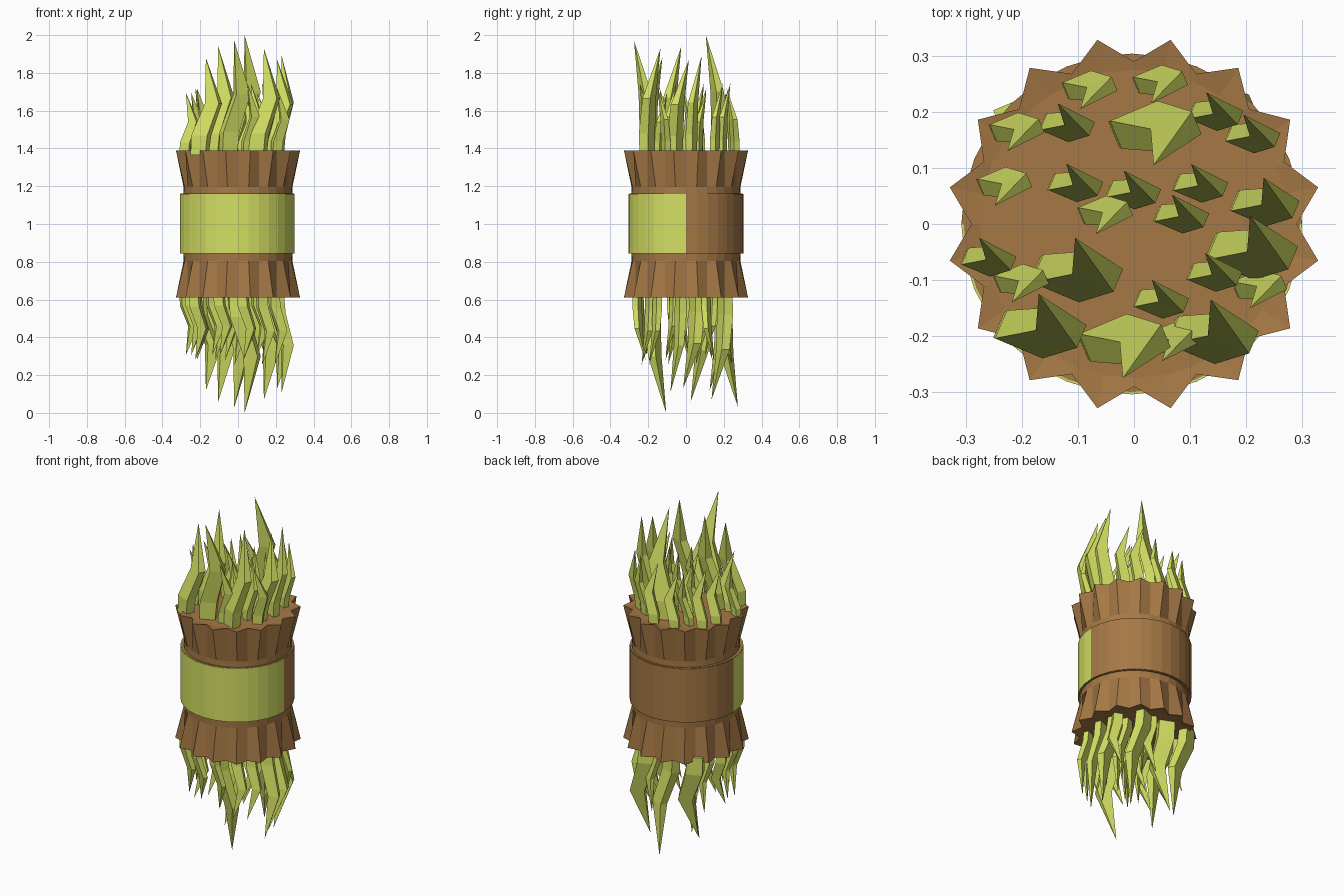
import bpy, math
from mathutils import Matrix, Vector

if "Cube" in bpy.data.objects:
    bpy.data.objects.remove(bpy.data.objects["Cube"])


def material(name, rgb):
    m = bpy.data.materials.new(name)
    m.diffuse_color = (*rgb, 1)
    m.use_nodes = True
    m.node_tree.nodes["Principled BSDF"].inputs["Base Color"].default_value = m.diffuse_color
    return m


GREEN = material("leaf_green", (0.66, 0.75, 0.125))
BROWN = material("bark_brown", (0.38, 0.19, 0.06))


def add(name, verts, faces, mat):
    me = bpy.data.meshes.new(name)
    me.from_pydata(verts, [], faces)
    me.materials.append(mat)
    ob = bpy.data.objects.new(name, me)
    bpy.context.collection.objects.link(ob)
    return ob


def ring(n, z, r_even, r_odd=None, dx=0.0):
    r_odd = r_even if r_odd is None else r_odd
    return [((r_odd if i % 2 else r_even) * math.cos(2 * math.pi * i / n) + dx,
             (r_odd if i % 2 else r_even) * math.sin(2 * math.pi * i / n), z)
            for i in range(n)]


def loft(rings):
    n = len(rings[0])
    verts = [v for r in rings for v in r]
    faces = [(k * n + i, k * n + (i + 1) % n, (k + 1) * n + (i + 1) % n, (k + 1) * n + i)
             for k in range(len(rings) - 1) for i in range(n)]
    faces.append(tuple(range(n))[::-1])
    faces.append(tuple(range((len(rings) - 1) * n, len(rings) * n)))
    return verts, faces


def place(verts, end):
    # end = 1 is the top; end = -1 is turned half a revolution about the x axis
    return [(x, end * y, 1 + end * z) for x, y, z in verts]


# Blade: bent, tapering quad section; f = which way the bend swings in y
def blade(cx, cy, s, f, h, tip_x):
    levels = [(-0.038, 0.022, 0.0, 0.042, 0.024),
              (-0.030, 0.022, 0.2, 0.046, 0.027),
              (0.035, 0.010, 0.53, 0.040, 0.022)]
    verts = []
    for x, y, z, a, b in levels:
        rot = Matrix.Rotation(f * 0.4, 2)
        for u, v in ((-a, -b), (a, -b), (a, b), (-a, b)):
            p = rot @ Vector((u, v))
            verts.append((cx + s * (x + p.x), cy + s * (f * y + p.y), 0.365 + h * z))
    verts.append((cx + tip_x * s, cy - 0.05 * f * s, 0.365 + h))
    faces = [(3, 2, 1, 0)]
    for k in (0, 4):
        faces += [(k + i, k + (i + 1) % 4, k + 4 + (i + 1) % 4, k + 4 + i) for i in range(4)]
    faces += [(8 + i, 8 + (i + 1) % 4, 12) for i in range(4)]
    return verts, faces


# x, y, bend side, height, scale of the tall blades
TALL = [(0.04, 0.155, 1, 0.635, 1), (-0.10, -0.075, -1, 0.575, 1),
        (-0.165, -0.175, -1, 0.515, 1), (-0.015, -0.225, 1, 0.605, 1),
        (0.142, -0.185, -1, 0.565, 1), (0.212, -0.035, -1, 0.505, 1),
        (0.235, 0.045, -1, 0.525, 0.75)]
# x, y, bend side of the short blades
SHORT = [(-0.078, 0.235, 1), (0.048, 0.245, 1), (0.147, 0.205, -1), (-0.118, 0.185, -1),
         (-0.208, 0.16, 1), (0.213, 0.165, -1), (-0.23, 0.063, 1), (-0.103, 0.078, -1),
         (0.0, 0.065, -1), (0.12, 0.077, -1), (-0.05, 0.012, 1), (0.086, 0.022, -1),
         (-0.258, -0.055, -1), (-0.2, -0.11, 1), (0.145, -0.082, -1), (0.05, -0.13, -1),
         (0.225, -0.12, 1), (0.068, -0.215, 1)]

for end, label in ((1, "top"), (-1, "bottom")):
    # Jagged flared collar
    n = 32
    v, f = loft([ring(n, 0.14, 0.29), ring(n, 0.195, 0.288),
                 ring(n, 0.39, 0.29, 0.335), ring(n, 0.384, 0.275)])
    add(label + "_collar", place(v, end), f, BROWN)

    # Grass tuft
    verts, faces = [], []
    blades = [(x, y, s, f, h, -0.005) for x, y, f, h, s in TALL]
    blades += [(x, y, 0.6, f, 0.33 + 0.025 * (i % 3), -0.03)
               for i, (x, y, f) in enumerate(SHORT)]
    for b in blades:
        bv, bf = blade(*b)
        k = len(verts)
        verts += bv
        faces += [tuple(i + k for i in q) for q in bf]
    add(label + "_grass", place(verts, end), faces, GREEN)

# Brown drum inside the band
v, f = loft([ring(32, 0.843, 0.3, dx=-0.004), ring(32, 1.162, 0.3, dx=-0.004)])
add("drum", v, f, BROWN)


# Band around the middle: green front half, brown back half
def half_band(name, start, mat):
    sections = []
    for i in range(17):
        a = start + math.pi * i / 16
        c, s = math.cos(a), math.sin(a)
        sections.append([(r * c - 0.004, r * s, z) for r, z in
                         ((0.298, 0.845), (0.304, 0.845), (0.304, 1.16), (0.298, 1.16))])
    v, f = loft(sections)
    add(name, v, [q[::-1] for q in f], mat)


half_band("front_band", math.pi, GREEN)
half_band("back_band", 0, BROWN)
